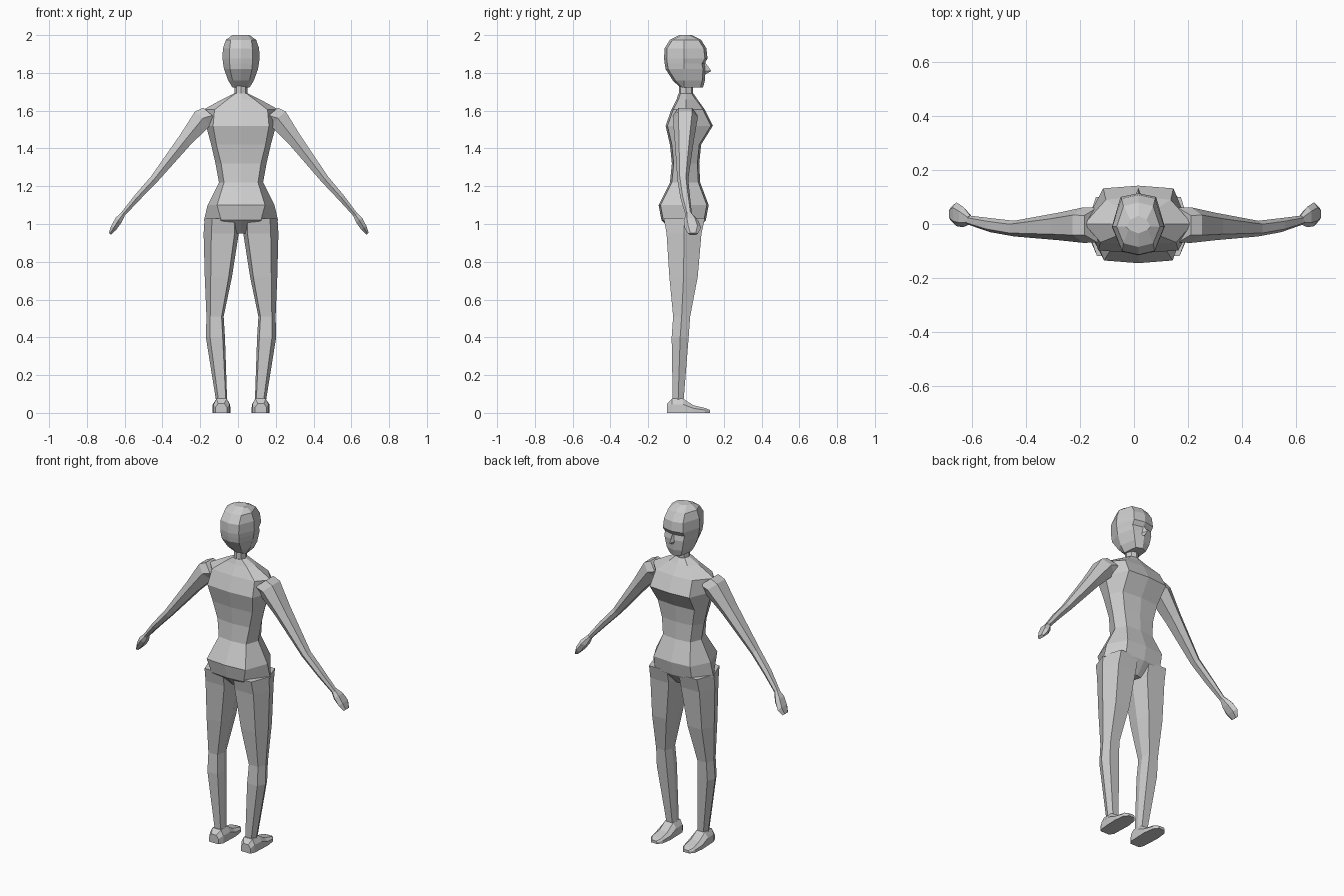
import bpy
import bmesh
from mathutils import Vector

default_cube = bpy.data.objects.get("Cube")
if default_cube:
    bpy.data.objects.remove(default_cube, do_unlink=True)

CENTRE = 0.016  # the body stands slightly off the middle of the arm span

grey = bpy.data.materials.new("plain_grey")
grey.use_nodes = True
grey.diffuse_color = (0.6, 0.6, 0.6, 1)
grey.node_tree.nodes["Principled BSDF"].inputs["Base Color"].default_value = (0.6, 0.6, 0.6, 1)


def loft(name, rings):
    """Skin a list of equally sized point rings and close both ends."""
    bm = bmesh.new()
    loops = [[bm.verts.new(point) for point in ring] for ring in rings]
    count = len(loops[0])
    for lower, upper in zip(loops, loops[1:]):
        for i in range(count):
            j = (i + 1) % count
            bm.faces.new((lower[i], lower[j], upper[j], upper[i]))
    bm.faces.new(loops[0][::-1])
    bm.faces.new(loops[-1])
    bmesh.ops.recalc_face_normals(bm, faces=bm.faces)
    mesh = bpy.data.meshes.new(name)
    bm.to_mesh(mesh)
    bm.free()
    mesh.materials.append(grey)
    part = bpy.data.objects.new(name, mesh)
    bpy.context.collection.objects.link(part)
    return part


def body_ring(z, width, back_width, front_width, back, front, middle=0.0, round_off=0.01):
    """Eight-sided symmetric section with a centre line front and back."""
    half = [(0, back), (back_width, back + round_off), (width, middle),
            (front_width, front - round_off), (0, front)]
    outline = half + [(-x, y) for x, y in half[-2:0:-1]]
    return [(CENTRE + x, y, z) for x, y in outline]


# Torso: crotch, hips, waist, chest, shoulder slope
torso = [
    (0.95, 0.05, 0.03, 0.03, -0.06, 0.05),
    (1.02, 0.196, 0.105, 0.12, -0.13, 0.105),
    (1.1, 0.177, 0.127, 0.12, -0.145, 0.12),
    (1.22, 0.117, 0.09, 0.09, -0.085, 0.075),
    (1.32, 0.135, 0.105, 0.1, -0.075, 0.07),
    (1.42, 0.158, 0.13, 0.12, -0.085, 0.08),
    (1.52, 0.185, 0.148, 0.13, -0.108, 0.142),
    (1.605, 0.2, 0.14, 0.12, -0.078, 0.1),
    (1.66, 0.1, 0.07, 0.06, -0.05, 0.06),
    (1.69, 0.04, 0.03, 0.03, -0.04, 0.04),
]
loft("torso", [body_ring(*row) for row in torso])

# Neck
loft("neck", [body_ring(z, 0.035, 0.024, 0.024, -0.038, 0.038) for z in (1.66, 1.76)])

# Head: chin and jaw up to the crown, with a shallow eye band
head = [
    (1.722, 0.045, 0.035, 0.035, -0.03, 0.09),
    (1.76, 0.068, 0.045, 0.05, -0.07, 0.1),
    (1.82, 0.09, 0.058, 0.062, -0.108, 0.104),
    (1.85, 0.095, 0.06, 0.064, -0.113, 0.098),
    (1.875, 0.098, 0.06, 0.066, -0.116, 0.114),
    (1.93, 0.096, 0.06, 0.062, -0.114, 0.108),
    (1.975, 0.08, 0.055, 0.055, -0.085, 0.08),
    (2.0, 0.045, 0.035, 0.03, -0.035, 0.03),
]
loft("head", [body_ring(*row, -0.01, 0.014) for row in head])

# Nose
loft("nose", [
    [(CENTRE - w, 0.09, z), (CENTRE + w, 0.09, z), (CENTRE, tip, z)]
    for z, w, tip in ((1.795, 0.014, 0.108), (1.81, 0.016, 0.134), (1.855, 0.006, 0.102))
])


def leg_ring(side, z, inner, outer, back, front):
    span = outer - inner
    middle = (back + front) / 2
    outline = [(inner + span * 0.12, back), (outer - span * 0.22, back), (outer, middle),
               (outer - span * 0.2, front), (inner + span * 0.15, front), (inner, middle)]
    return [(CENTRE + side * x, y, z) for x, y in outline]


def foot_ring(side, y, inner, outer, top, top_width):
    middle = (inner + outer) / 2
    outline = [(inner, 0), (outer, 0), (outer, top * 0.6),
               (middle + top_width, top), (middle - top_width, top), (inner, top * 0.6)]
    return [(CENTRE + side * x, y, z) for x, z in outline]


def arm_ring(side, reach, x, z, thick, back, front):
    """Hexagon square to the arm direction, flattened front to back."""
    across = Vector((side * 0.76, 0, 0.65)) * thick
    middle = (back + front) / 2
    centre = Vector((CENTRE + side * x * reach, 0, z))
    edge = (front - back) * 0.28
    outline = [(0, back), (1, middle - edge), (1, middle + edge),
               (0, front), (-1, middle + edge), (-1, middle - edge)]
    return [centre + across * a + Vector((0, y, 0)) for a, y in outline]


# Limb sections from the body outwards
leg = [
    (1.03, 0.012, 0.193, -0.118, 0.1),
    (0.95, 0.012, 0.198, -0.103, 0.082),
    (0.72, 0.048, 0.192, -0.088, 0.062),
    (0.51, 0.092, 0.183, -0.068, 0.022),
    (0.4, 0.085, 0.186, -0.076, 0.014),
    (0.05, 0.073, 0.13, -0.07, -0.014),
]
foot = [
    (-0.1, 0.075, 0.135, 0.05, 0.016),
    (-0.075, 0.06, 0.146, 0.075, 0.028),
    (-0.015, 0.058, 0.15, 0.075, 0.026),
    (0.04, 0.056, 0.152, 0.04, 0.026),
    (0.1, 0.065, 0.145, 0.026, 0.03),
    (0.126, 0.085, 0.125, 0.016, 0.014),
]
arm = [
    (0.15, 1.575, 0.062, -0.068, 0.06),
    (0.198, 1.56, 0.055, -0.07, 0.062),
    (0.29, 1.445, 0.038, -0.06, 0.042),
    (0.452, 1.237, 0.022, -0.046, 0.012),
    (0.54, 1.14, 0.018, -0.03, 0.022),
    (0.62, 1.045, 0.012, -0.002, 0.032),
]
hand = [
    (0.612, 1.055, 0.012, 0.0, 0.032),
    (0.637, 1.02, 0.02, -0.012, 0.064),
    (0.662, 0.98, 0.017, -0.008, 0.08),
    (0.682, 0.948, 0.008, 0.012, 0.062),
]

for label, side, reach in (("left", 1, 0.982), ("right", -1, 1.018)):
    loft(label + "_leg", [leg_ring(side, *row) for row in leg])
    loft(label + "_foot", [foot_ring(side, *row) for row in foot])
    loft(label + "_arm", [arm_ring(side, reach, *row) for row in arm])
    loft(label + "_hand", [arm_ring(side, reach, *row) for row in hand])
